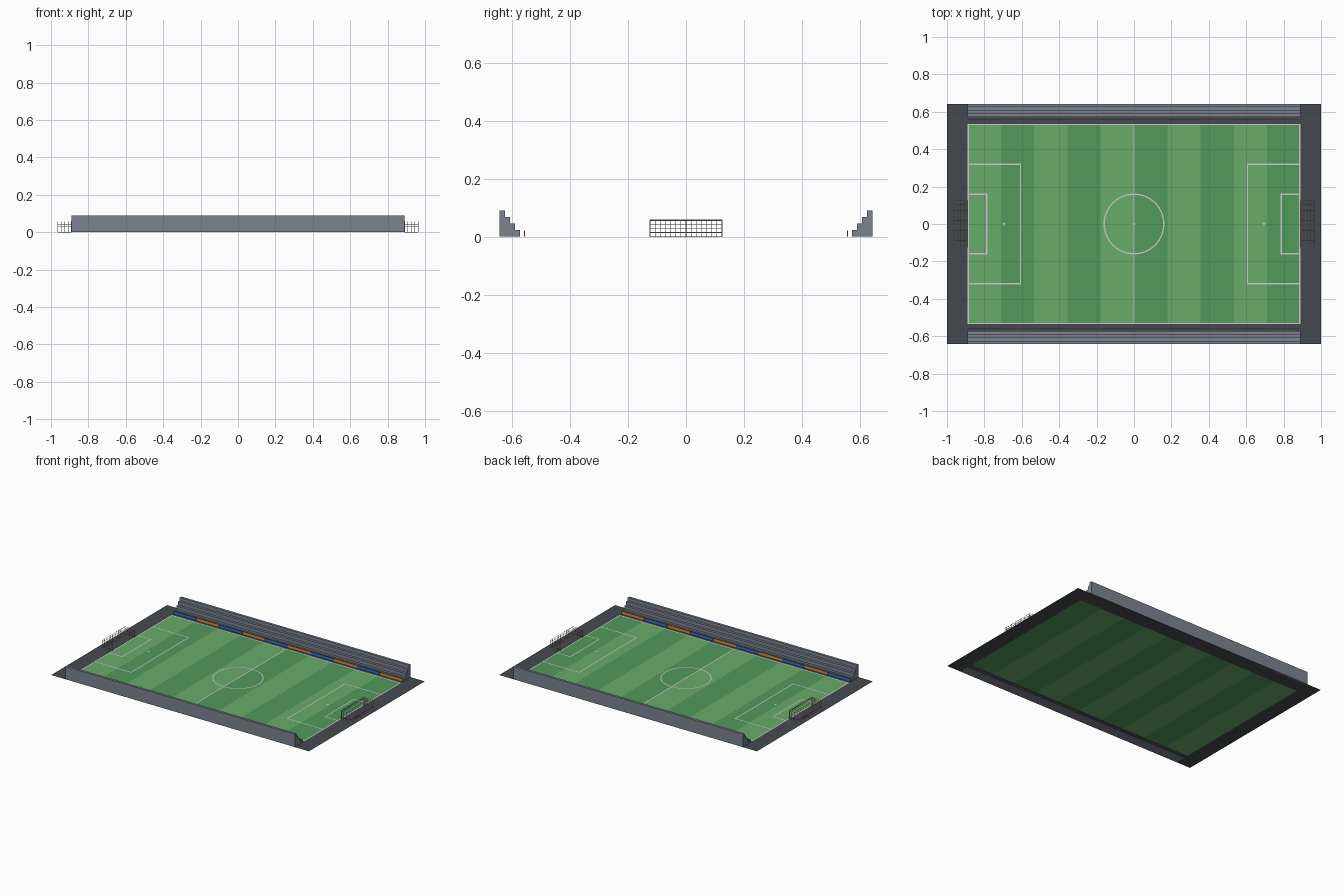
import bpy, bmesh, math
from mathutils import Vector, Matrix

if "Cube" in bpy.data.objects:
    bpy.data.objects.remove(bpy.data.objects["Cube"])

PX, PY = 0.89, 0.535      # half size of the pitch
GX, GY = 1.0, 0.642       # half size of the ground
W = 0.007                 # line width
LZ = 0.001                # line height


def mat(name, r, g, b):
    m = bpy.data.materials.new(name)
    m.diffuse_color = (r, g, b, 1)
    m.use_nodes = True
    m.node_tree.nodes["Principled BSDF"].inputs["Base Color"].default_value = m.diffuse_color
    return m


GROUND = mat("asphalt", 0.06, 0.068, 0.078)
LIGHT = mat("light_grass", 0.14, 0.41, 0.14)
DARK = mat("dark_grass", 0.085, 0.32, 0.105)
WHITE = mat("white_paint", 0.8, 0.8, 0.8)
CONCRETE = mat("concrete", 0.2, 0.225, 0.28)
BLUE = mat("board_blue", 0.04, 0.16, 0.5)
ORANGE = mat("board_orange", 0.65, 0.26, 0.04)


def finish(bm, name, material):
    me = bpy.data.meshes.new(name)
    bm.to_mesh(me)
    bm.free()
    me.materials.append(material)
    ob = bpy.data.objects.new(name, me)
    bpy.context.collection.objects.link(ob)
    return ob


def rect(bm, x0, x1, y0, y1, z):
    bm.faces.new([bm.verts.new(p) for p in
                  ((x0, y0, z), (x1, y0, z), (x1, y1, z), (x0, y1, z))])


def box(bm, x0, x1, y0, y1, z0, z1):
    m = Matrix.Translation(((x0 + x1) / 2, (y0 + y1) / 2, (z0 + z1) / 2))
    bmesh.ops.create_cube(bm, size=1, matrix=m @ Matrix.Diagonal((x1 - x0, y1 - y0, z1 - z0, 1)))


def outline(bm, x0, x1, y0, y1):
    rect(bm, x0, x1, y0, y0 + W, LZ)
    rect(bm, x0, x1, y1 - W, y1, LZ)
    rect(bm, x0, x0 + W, y0 + W, y1 - W, LZ)
    rect(bm, x1 - W, x1, y0 + W, y1 - W, LZ)


# ground surround
bm = bmesh.new()
for s in (-1, 1):
    rect(bm, -GX, GX, min(s * PY, s * GY), max(s * PY, s * GY), 0)
    rect(bm, min(s * PX, s * GX), max(s * PX, s * GX), -PY, PY, 0)
finish(bm, "ground_surround", GROUND)

# mown grass stripes
step = 2 * PX / 10
for i in range(10):
    bm = bmesh.new()
    rect(bm, -PX + i * step, -PX + (i + 1) * step, -PY, PY, 0)
    finish(bm, f"grass_stripe_{i + 1}", DARK if i % 2 else LIGHT)

# pitch markings
bm = bmesh.new()
outline(bm, -PX, PX, -PY, PY)
rect(bm, -W / 2, W / 2, -PY + W, PY - W, LZ)
for s in (-1, 1):
    for depth, half in ((0.287, 0.323), (0.107, 0.163)):
        a, b = sorted((s * PX, s * (PX - depth)))
        outline(bm, a, b, -half, half)
for x in (-0.695, 0, 0.695):
    bmesh.ops.create_circle(bm, cap_ends=True, segments=16, radius=0.007,
                            matrix=Matrix.Translation((x, 0, LZ * 1.2)))
finish(bm, "pitch_lines", WHITE)

# centre circle
bm = bmesh.new()
n = 64
rings = [[bm.verts.new((r * math.cos(2 * math.pi * i / n), r * math.sin(2 * math.pi * i / n), LZ))
          for i in range(n)] for r in (0.163 - W, 0.163)]
for i in range(n):
    j = (i + 1) % n
    bm.faces.new((rings[0][i], rings[1][i], rings[1][j], rings[0][j]))
finish(bm, "centre_circle", WHITE)

# stepped stands along both long sides
Y0, Y1, TOP, STEPS = 0.572, GY, 0.09, 4
profile = [(Y0, 0)]
for i in range(STEPS):
    z = TOP * (i + 1) / STEPS
    profile += [(Y0 + (Y1 - Y0) * i / STEPS, z), (Y0 + (Y1 - Y0) * (i + 1) / STEPS, z)]
profile.append((Y1, 0))
for s, side in ((-1, "front"), (1, "back")):
    bm = bmesh.new()
    face = bm.faces.new([bm.verts.new((-PX, s * y, z)) for y, z in profile])
    ext = bmesh.ops.extrude_face_region(bm, geom=[face], use_keep_orig=True)
    verts = [v for v in ext["geom"] if isinstance(v, bmesh.types.BMVert)]
    bmesh.ops.translate(bm, verts=verts, vec=Vector((2 * PX, 0, 0)))
    bmesh.ops.recalc_face_normals(bm, faces=bm.faces)
    finish(bm, f"{side}_stand", CONCRETE)

    # side boards between the pitch and the stand
    for i in range(10):
        bm = bmesh.new()
        x = -PX + i * step
        box(bm, x + 0.001, x + step - 0.001, s * 0.557 - 0.002, s * 0.557 + 0.002, 0, 0.021)
        finish(bm, f"{side}_board_{i + 1}", ORANGE if i % 2 else BLUE)

# goals: posts, crossbar and net
HALF, H, DEPTH, T = 0.124, 0.057, 0.073, 0.0025


def panel(bm, origin, u, v, nu, nv):
    o, u, v = Vector(origin), Vector(u), Vector(v)
    g = [[bm.verts.new(o + u * i / nu + v * j / nv) for j in range(nv + 1)] for i in range(nu + 1)]
    for i in range(nu):
        for j in range(nv):
            bm.faces.new((g[i][j], g[i + 1][j], g[i + 1][j + 1], g[i][j + 1]))


for s, side in ((-1, "left"), (1, "right")):
    gx = s * PX
    bm = bmesh.new()
    for y in (-HALF, HALF):
        box(bm, gx - T, gx + T, y - T, y + T, 0, H + T)
    box(bm, gx - T, gx + T, -HALF + T, HALF - T, H - T, H + T)
    finish(bm, f"{side}_goal_frame", WHITE)

    bm = bmesh.new()
    back, width, up = gx + s * DEPTH, (0, 2 * HALF, 0), (0, 0, H)
    panel(bm, (back, -HALF, 0), width, up, 14, 4)
    panel(bm, (gx, -HALF, H), width, (s * DEPTH, 0, 0), 14, 4)
    for y in (-HALF, HALF):
        panel(bm, (gx, y, 0), (s * DEPTH, 0, 0), up, 4, 4)
    bmesh.ops.remove_doubles(bm, verts=bm.verts, dist=1e-4)
    bmesh.ops.recalc_face_normals(bm, faces=bm.faces)
    net = finish(bm, f"{side}_goal_net", WHITE)
    wire = net.modifiers.new("strands", 'WIREFRAME')
    wire.thickness = 0.002
    wire.offset = 0
    wire.use_boundary = True
